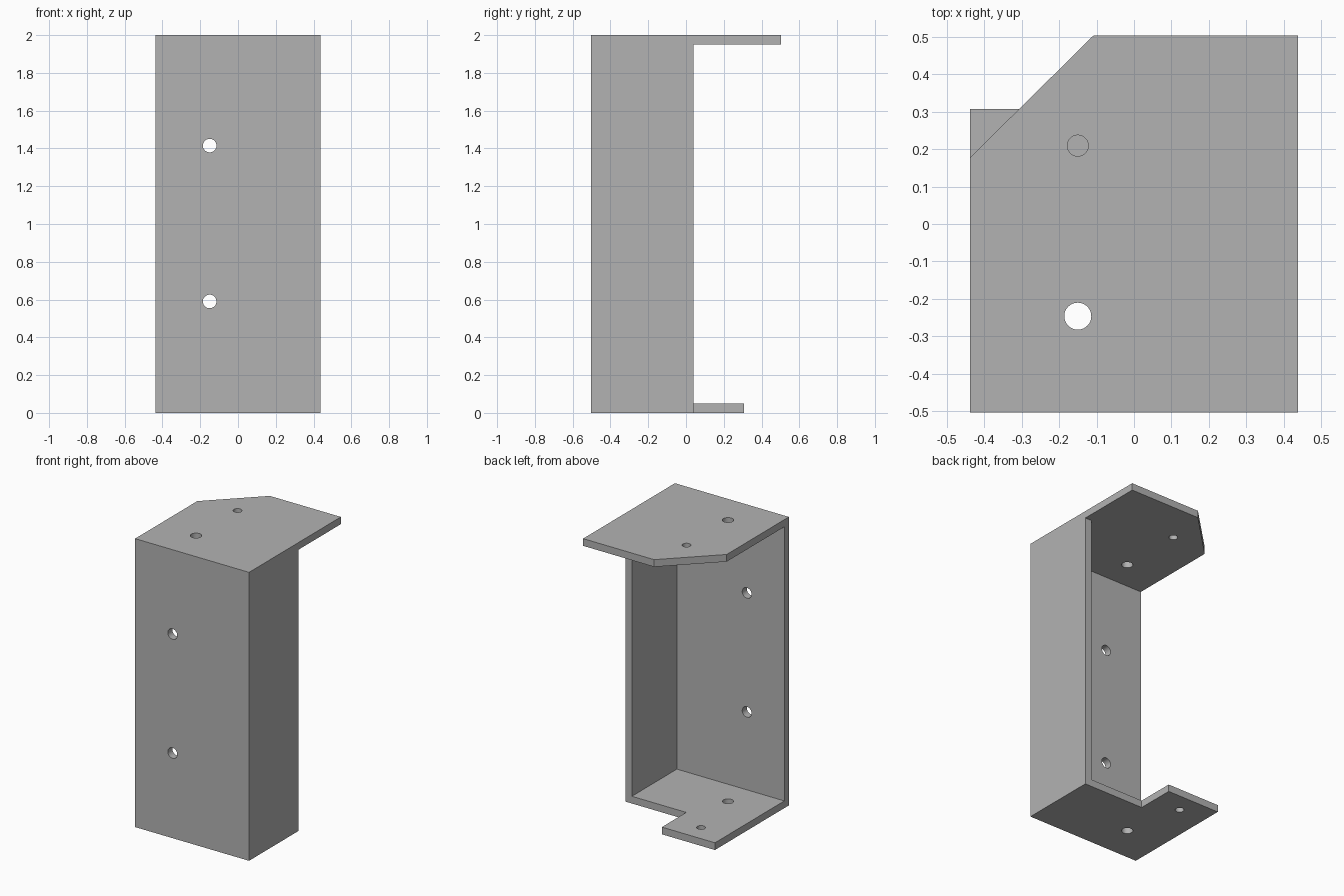
import bpy
import bmesh
from mathutils import Matrix, Vector

cube = bpy.data.objects.get("Cube")
if cube:
    bpy.data.objects.remove(cube, do_unlink=True)

X, Y, H, T = 0.437, 0.503, 2.0, 0.05   # half width, half depth, height, sheet thickness
FLANGE = 0.04                          # rear edge of the side wall
HOLE_X = -0.15

steel = bpy.data.materials.new("plain grey")
steel.use_nodes = True
GREY = (0.45, 0.45, 0.45, 1)
steel.diffuse_color = GREY
steel.node_tree.nodes["Principled BSDF"].inputs["Base Color"].default_value = GREY


def new_object(name, bm):
    bmesh.ops.recalc_face_normals(bm, faces=bm.faces)
    mesh = bpy.data.meshes.new(name)
    bm.to_mesh(mesh)
    bm.free()
    mesh.materials.append(steel)
    obj = bpy.data.objects.new(name, mesh)
    bpy.context.collection.objects.link(obj)
    return obj


def plate(name, outline, z0, z1):
    """Extrude an outline in the xy plane from z0 to z1."""
    bm = bmesh.new()
    face = bm.faces.new([bm.verts.new((x, y, z0)) for x, y in outline])
    top = bmesh.ops.extrude_face_region(bm, geom=[face])["geom"]
    verts = [v for v in top if isinstance(v, bmesh.types.BMVert)]
    bmesh.ops.translate(bm, verts=verts, vec=(0, 0, z1 - z0))
    return new_object(name, bm)


def drill(name, centre, radius, axis):
    """Short round cutter along an axis."""
    bm = bmesh.new()
    turn = Vector((0, 0, 1)).rotation_difference(Vector(axis)).to_matrix().to_4x4()
    bmesh.ops.create_cone(bm, cap_ends=True, segments=48, radius1=radius, radius2=radius,
                          depth=4 * T, matrix=Matrix.Translation(centre) @ turn)
    obj = new_object(name, bm)
    obj.hide_render = True
    return obj


# Front wall and side wall as one L-shaped section
bracket = plate("bracket", [(-X, -Y), (X, -Y), (X, FLANGE), (X - T, FLANGE),
                            (X - T, T - Y), (-X, T - Y)], 0, H)

# Top plate with a cut corner, bottom plate with a rear tab
top_plate = plate("top_plate", [(-X, -Y), (X, -Y), (X, Y), (-0.108, Y), (-X, 0.178)], H - T, H)
bottom_plate = plate("bottom_plate", [(-X, -Y), (X, -Y), (X, FLANGE), (-0.03, FLANGE),
                                      (-0.03, 0.307), (-X, 0.307)], 0, T)

# Screw holes in the front wall and in both plates
UP, BACK = (0, 0, 1), (0, 1, 0)
low, high = T / 2, H - T / 2
cutters = [drill("front_hole", (HOLE_X, T / 2 - Y, z), 0.036, BACK) for z in (0.59, 1.415)]
cutters += [drill("main_hole", (HOLE_X, -0.246, z), 0.036, UP) for z in (low, high)]
cutters.append(drill("top_rear_hole", (HOLE_X, 0.209, high), 0.028, UP))
cutters.append(drill("tab_hole", (-0.235, 0.17, low), 0.028, UP))

# Fuse the plates, cut the holes and keep the finished mesh
tools = [(top_plate, 'UNION'), (bottom_plate, 'UNION')]
tools += [(c, 'DIFFERENCE') for c in cutters]
for tool, operation in tools:
    mod = bracket.modifiers.new(tool.name, 'BOOLEAN')
    mod.operation, mod.solver, mod.object = operation, 'EXACT', tool
depsgraph = bpy.context.evaluated_depsgraph_get()
finished = bpy.data.meshes.new_from_object(bracket.evaluated_get(depsgraph))
bracket.modifiers.clear()
bracket.data = finished
for tool, _ in tools:
    bpy.data.objects.remove(tool, do_unlink=True)

# Smooth the hole walls, keep the sheet edges sharp
bpy.ops.object.select_all(action='DESELECT')
bracket.select_set(True)
bpy.context.view_layer.objects.active = bracket
bpy.ops.object.shade_smooth_by_angle(angle=0.5)
